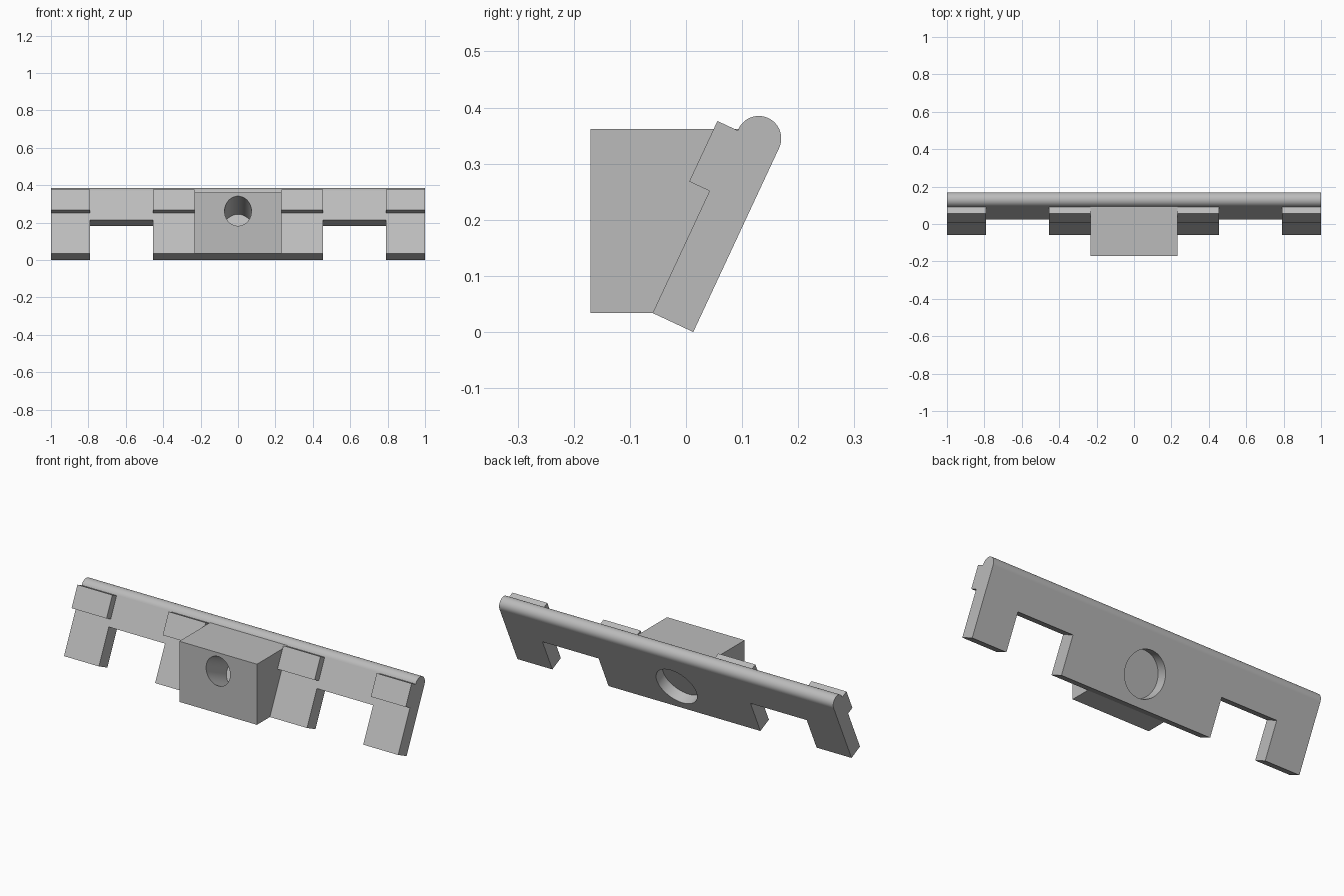
import bpy, bmesh, math
from mathutils import Matrix, Vector

cube = bpy.data.objects.get("Cube")
if cube:
    bpy.data.objects.remove(cube, do_unlink=True)

grey = bpy.data.materials.new("light_grey")
grey.use_nodes = True
COLOUR = (0.5, 0.5, 0.5, 1)
grey.diffuse_color = COLOUR
grey.node_tree.nodes["Principled BSDF"].inputs["Base Color"].default_value = COLOUR

# Frame of the leaning plate: across, up the slope, out of its front face
LEAN = math.radians(25)
across = Vector((1, 0, 0))
up = Vector((0, math.sin(LEAN), math.cos(LEAN)))
out = across.cross(up)
base = Vector((0, 0.013, 0))
PLATE = Matrix((across, up, out)).transposed().to_4x4()
PLATE.translation = base
# Frame for side profiles (y, z) swept along x
SIDE = Matrix(((0, 0, 1, 0), (1, 0, 0, 0), (0, 1, 0, 0), (0, 0, 0, 1)))

HALF, THICK, TOP = 1.0, 0.08, 0.362
TOOTH, MIDDLE, BLOCK = 0.791, 0.4545, 0.2325


def prism(name, points, start, end, frame):
    """Sweep a 2D outline from start to end along the third axis of frame."""
    bm = bmesh.new()
    face = bm.faces.new([bm.verts.new((a, b, start)) for a, b in points])
    swept = bmesh.ops.extrude_face_region(bm, geom=[face])
    verts = [g for g in swept["geom"] if isinstance(g, bmesh.types.BMVert)]
    bmesh.ops.translate(bm, verts=verts, vec=(0, 0, end - start))
    bmesh.ops.recalc_face_normals(bm, faces=bm.faces)
    bmesh.ops.transform(bm, matrix=frame, verts=bm.verts)
    mesh = bpy.data.meshes.new(name)
    bm.to_mesh(mesh)
    bm.free()
    mesh.materials.append(grey)
    obj = bpy.data.objects.new(name, mesh)
    bpy.context.collection.objects.link(obj)
    return obj


def arc(a, b, radius, sweep, count):
    return [(a + radius * math.cos(sweep * i / count),
             b + radius * math.sin(sweep * i / count)) for i in range(count + 1)]


def activate(obj):
    bpy.ops.object.select_all(action="DESELECT")
    obj.select_set(True)
    bpy.context.view_layer.objects.active = obj


def bore(obj, radius, start, end):
    """Cut a round hole square to the plate."""
    ring = arc(0, 0.16, radius, math.tau, 64)[:-1]
    cutter = prism("cutter", ring, start, end, PLATE)
    cutter.hide_render = True
    mod = obj.modifiers.new("bore", "BOOLEAN")
    mod.operation, mod.solver, mod.object = "DIFFERENCE", "EXACT", cutter
    activate(obj)
    bpy.ops.object.modifier_apply(modifier=mod.name)
    bpy.data.objects.remove(cutter, do_unlink=True)
    bpy.ops.object.shade_smooth_by_angle(angle=math.radians(30))


# Plate with two outer legs and a wide middle leg, and a pocket in its back
NOTCH = 0.2
right_half = [(MIDDLE, 0), (MIDDLE, NOTCH), (TOOTH, NOTCH),
              (TOOTH, 0), (HALF, 0), (HALF, TOP)]
left_half = [(-x, s) for x, s in reversed(right_half)]
plate = prism("plate", right_half + left_half, 0, THICK, PLATE)
bore(plate, 0.118, -0.05, 0.06)

# Rounded bead along the top edge
centre = base + up * TOP + out * THICK / 2
bead_profile = []
for n, s in arc(0, 0, THICK / 2, math.pi, 32):
    p = centre + out * n + up * s
    bead_profile.append((p.y, p.z))
bead = prism("top_bead", bead_profile, -HALF, HALF, SIDE)
activate(bead)
bpy.ops.object.shade_smooth_by_angle(angle=math.radians(30))

# Raised pads on the front
for side, word in ((-1, "right"), (1, "left")):
    for label, x0, x1 in (("outer", TOOTH, HALF), ("inner", BLOCK, MIDDLE)):
        outline = [(side * x0, 0.24), (side * x1, 0.24),
                   (side * x1, 0.359), (side * x0, 0.359)]
        prism(f"{label}_pad_{word}", outline, THICK, THICK + 0.04, PLATE)

# Centre block with a slanted blind hole
low = base + out * THICK
high = low + up * TOP
block = prism("centre_block",
              [(-0.17, low.z), (low.y, low.z), (high.y, high.z), (-0.17, high.z)],
              -BLOCK, BLOCK, SIDE)
bore(block, 0.072, 0.05, 0.45)
